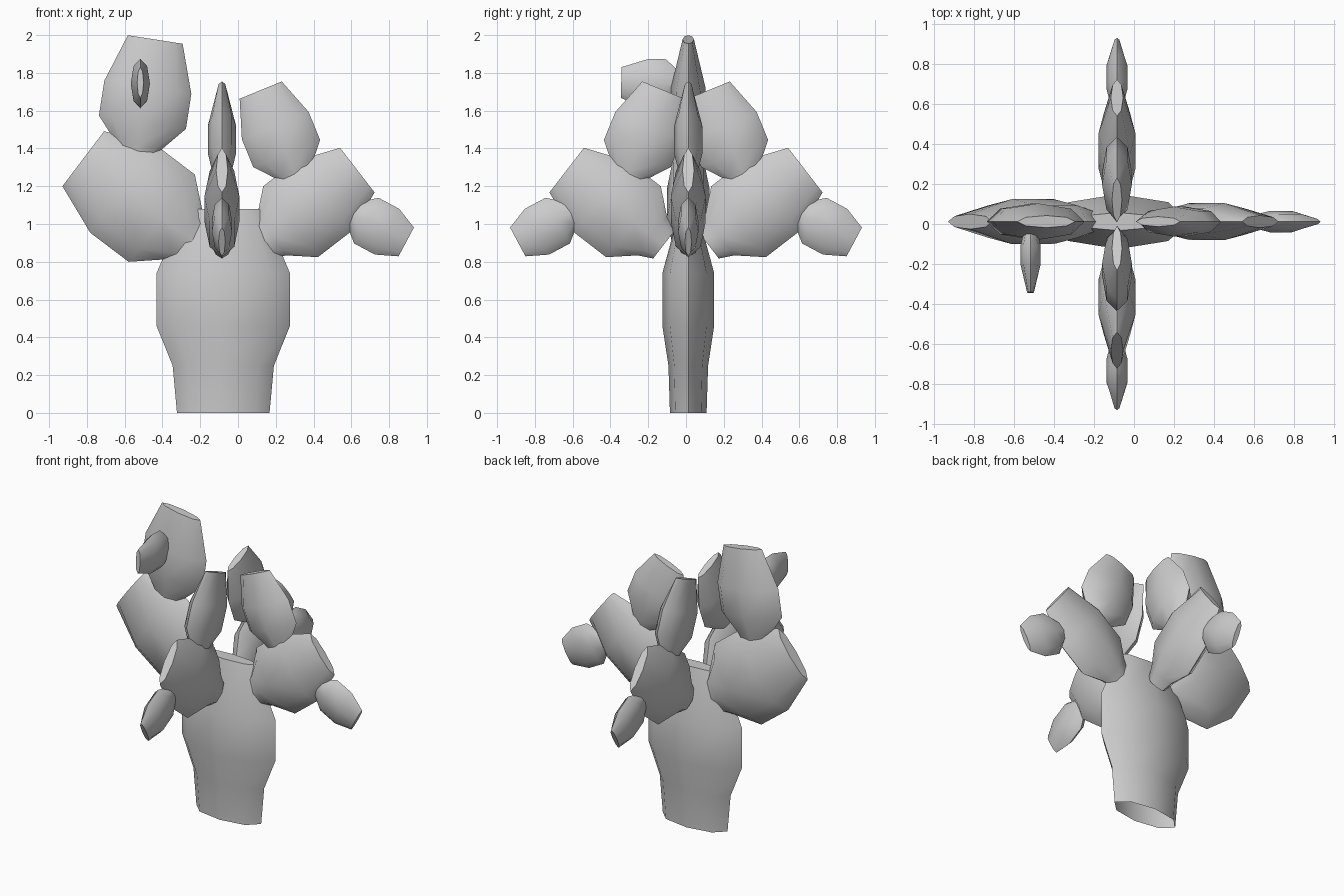
import bpy, bmesh
from math import cos, sin, pi
from mathutils import Vector

if "Cube" in bpy.data.objects:
    bpy.data.objects.remove(bpy.data.objects["Cube"])


def tube(name, origin, axis, side, rings):
    """Flattened eight-sided tube; rings are (distance, half width, half thickness)."""
    axis, side = Vector(axis).normalized(), Vector(side).normalized()
    flat = axis.cross(side)
    bm = bmesh.new()
    loops = []
    for s, w, t in rings:
        loops.append([bm.verts.new(Vector(origin) + axis * s
                                   + side * w * cos(i * pi / 4)
                                   + flat * t * sin(i * pi / 4)) for i in range(8)])
    for a, b in zip(loops, loops[1:]):
        for i in range(8):
            j = (i + 1) % 8
            bm.faces.new((a[i], a[j], b[j], b[i]))
    bm.faces.new(loops[-1])
    bmesh.ops.recalc_face_normals(bm, faces=bm.faces[:])
    me = bpy.data.meshes.new(name)
    bm.to_mesh(me)
    bm.free()
    ob = bpy.data.objects.new(name, me)
    bpy.context.collection.objects.link(ob)
    bpy.ops.object.select_all(action='DESELECT')
    ob.select_set(True)
    bpy.context.view_layer.objects.active = ob
    bpy.ops.object.shade_smooth_by_angle(angle=pi / 4)


def pad(name, base, out, u, z, du, dz, w, mid, end):
    """Cactus pad in the vertical plane through base, pointing along out."""
    out = Vector(out)
    up = Vector((0, 0, 1))
    tube(name, Vector(base) + out * u + up * z, out * du + up * dz,
         out * -dz + up * du,
         [(-0.85 * w, 0.38 * w, 0.2 * w), (-0.53 * w, 0.54 * w, 0.27 * w),
          (0, w, 0.39 * w), (mid, w, 0.39 * w), (end, 0.63 * w, 0.13 * w)])


# trunk
tube("trunk", (-0.078, 0.012, 0), (0, 0, 1), (1, 0, 0),
     [(0, 0.245, 0.097), (0.25, 0.268, 0.105), (0.46, 0.353, 0.137),
      (0.74, 0.353, 0.137), (1.08, 0.21, 0.045)])

# matching branches: lower pad, upper pad and fruit on three sides
for label, base, out in (("right", (0, 0.012, 0), (1, 0, 0)),
                         ("back", (-0.085, 0, 0), (0, 1, 0)),
                         ("front", (-0.085, 0, 0), (0, -1, 0))):
    pad(label + "_lower_pad", base, out, 0.278, 1.012, 0.79, 0.61, 0.237, 0.22, 0.447)
    pad(label + "_upper_pad", base, out, 0.258, 1.373, -0.38, 0.925, 0.191, 0.16, 0.363)
    pad(label + "_fruit", base, out, 0.679, 1.018, 0.88, -0.47, 0.137, 0.125, 0.24)

# larger left branch
left = (0, 0.012, 0), (-1, 0, 0)
pad("left_lower_pad", *left, 0.404, 1.031, 0.797, 0.604, 0.29, 0.255, 0.521)
pad("left_upper_pad", *left, 0.506, 1.539, -0.153, 0.988, 0.233, 0.187, 0.443)

# fruit facing forward on the tall left pad
pad("left_fruit", (-0.517, 0, 0), (0, -1, 0), 0.11, 1.742, 1, 0.03, 0.13, 0.09, 0.233)
